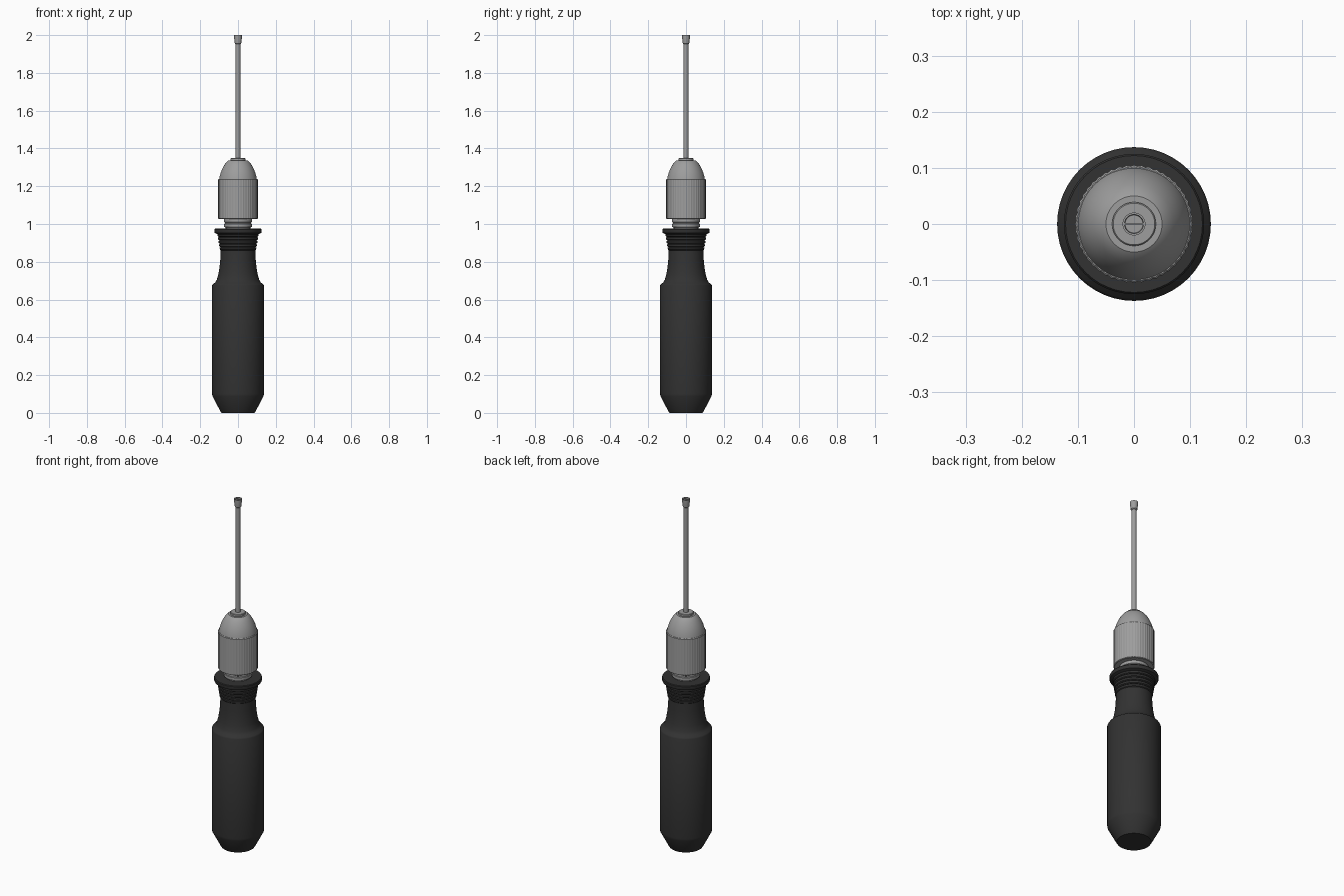
import bpy, bmesh, math

if "Cube" in bpy.data.objects:
    bpy.data.objects.remove(bpy.data.objects["Cube"])


def material(name, value):
    m = bpy.data.materials.new(name)
    m.use_nodes = True
    col = (value, value, value, 1)
    m.diffuse_color = col
    m.node_tree.nodes["Principled BSDF"].inputs["Base Color"].default_value = col
    return m


rubber = material("dark rubber", 0.032)
steel = material("grey steel", 0.34)


def finish(name, bm, mat):
    bmesh.ops.recalc_face_normals(bm, faces=bm.faces)
    mesh = bpy.data.meshes.new(name)
    bm.to_mesh(mesh)
    bm.free()
    mesh.materials.append(mat)
    ob = bpy.data.objects.new(name, mesh)
    bpy.context.collection.objects.link(ob)
    bpy.ops.object.select_all(action="DESELECT")
    ob.select_set(True)
    bpy.context.view_layer.objects.active = ob
    bpy.ops.object.shade_smooth_by_angle(angle=math.radians(30))
    return ob


def lathe(name, profile, mat, sides=48, flute=0):
    """Spin (radius, height) points round z; flute pulls in every other column."""
    bm = bmesh.new()
    rings = []
    for r, z in profile:
        ring = []
        for i in range(sides):
            a = math.tau * i / sides
            rr = r - flute * (i % 2)
            ring.append(bm.verts.new((rr * math.cos(a), rr * math.sin(a), z)))
        rings.append(ring)
    for low, high in zip(rings, rings[1:]):
        for i in range(sides):
            j = (i + 1) % sides
            bm.faces.new((low[i], low[j], high[j], high[i]))
    bm.faces.new(rings[0][::-1])
    bm.faces.new(rings[-1])
    return finish(name, bm, mat)


# Grip with tapered butt, rounded shoulder and waist
lathe("handle", [(0.088, 0), (0.092, 0.006), (0.135, 0.088), (0.137, 0.1),
                 (0.137, 0.675), (0.133, 0.682), (0.121, 0.69), (0.112, 0.705),
                 (0.104, 0.735), (0.098, 0.77), (0.094, 0.81), (0.092, 0.86)], rubber)

# Stacked ribs widening toward the flange
ribs = []
for i in range(5):
    z, r = 0.86 + 0.018 * i, 0.096 + 0.003 * i
    ribs += [(r - 0.005, z), (r, z + 0.004), (r + 0.001, z + 0.014), (r - 0.004, z + 0.018)]
lathe("handle_ribs", ribs, rubber)
lathe("handle_flange", [(0.108, 0.945), (0.123, 0.953), (0.125, 0.957),
                        (0.125, 0.972), (0.122, 0.976)], rubber)

# Grooved neck under the chuck
lathe("neck", [(0.065, 0.97), (0.065, 0.982), (0.074, 0.984), (0.074, 1.0),
               (0.07, 1.002), (0.07, 1.008), (0.074, 1.01), (0.074, 1.04)], steel)

# Fluted chuck sleeve and its domed nose
lathe("chuck_sleeve", [(0.101, 1.027), (0.105, 1.03), (0.105, 1.236), (0.102, 1.239)],
      steel, sides=96, flute=0.002)
lathe("chuck_nose", [(0.1, 1.235), (0.097, 1.252), (0.091, 1.273), (0.082, 1.295),
                     (0.07, 1.316), (0.058, 1.331), (0.05, 1.337)], steel)
lathe("chuck_collar", [(0.039, 1.335), (0.039, 1.347), (0.037, 1.349)], steel)

# Shaft and flared cup tip with a narrow blade across it
lathe("shaft", [(0.0125, 1.34), (0.0125, 1.97)], steel, sides=24)
lathe("tip", [(0.0125, 1.952), (0.017, 1.956), (0.018, 1.966), (0.0205, 1.985),
              (0.0205, 2.0), (0.017, 2.0), (0.016, 1.992)], steel, sides=24)
bm = bmesh.new()
bmesh.ops.create_cube(bm, size=1)
bmesh.ops.scale(bm, vec=(0.033, 0.004, 0.012), verts=bm.verts)
bmesh.ops.translate(bm, vec=(0, 0, 1.993), verts=bm.verts)
finish("tip_blade", bm, steel)
